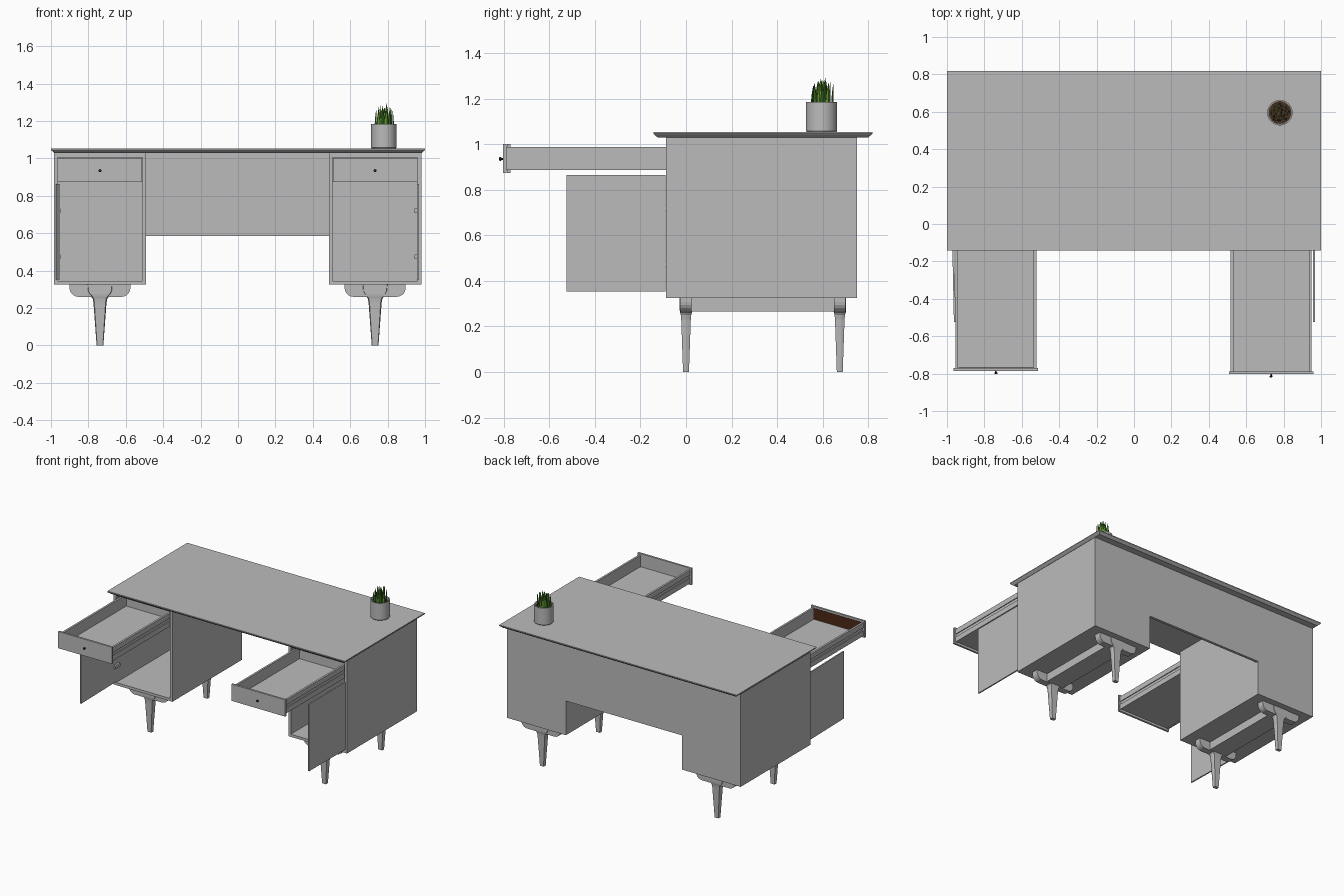
import bpy, bmesh, math, random
from mathutils import Vector, Matrix

if "Cube" in bpy.data.objects:
    bpy.data.objects.remove(bpy.data.objects["Cube"])
random.seed(4)


def mat(name, c):
    m = bpy.data.materials.new(name)
    m.diffuse_color = (*c, 1)
    m.use_nodes = True
    m.node_tree.nodes["Principled BSDF"].inputs["Base Color"].default_value = m.diffuse_color
    return m


GREY = mat("grey", (0.5, 0.5, 0.5))
BROWN = mat("dark brown", (0.07, 0.022, 0.008))
KNOB = mat("knob dark", (0.03, 0.012, 0.01))
SOIL = mat("soil", (0.06, 0.03, 0.015))
GREEN = mat("leaf green", (0.12, 0.32, 0.03))
DARK_GREEN = mat("leaf dark green", (0.035, 0.13, 0.015))


def finish(name, bm, *mats):
    bmesh.ops.recalc_face_normals(bm, faces=bm.faces)
    me = bpy.data.meshes.new(name)
    bm.to_mesh(me)
    bm.free()
    for m in mats:
        me.materials.append(m)
    ob = bpy.data.objects.new(name, me)
    bpy.context.collection.objects.link(ob)
    return ob


def add_box(bm, x0, x1, y0, y1, z0, z1):
    m = Matrix.Translation(((x0 + x1) / 2, (y0 + y1) / 2, (z0 + z1) / 2)) @ \
        Matrix.Diagonal((x1 - x0, y1 - y0, z1 - z0, 1))
    bmesh.ops.create_cube(bm, size=1, matrix=m)


def boxes(name, m, *dims):
    bm = bmesh.new()
    for d in dims:
        add_box(bm, *d)
    return finish(name, bm, m)


def loft(bm, rings, mi=0):
    vs = [[bm.verts.new(p) for p in r] for r in rings]
    n = len(vs[0])
    fs = [bm.faces.new(vs[0]), bm.faces.new(vs[-1])]
    for a, b in zip(vs, vs[1:]):
        for i in range(n):
            j = (i + 1) % n
            fs.append(bm.faces.new((a[i], a[j], b[j], b[i])))
    for f in fs:
        f.material_index = mi


def lathe(name, m, cx, cy, prof, n=32):
    bm = bmesh.new()
    loft(bm, [[(cx + r * math.cos(2 * math.pi * i / n),
                cy + r * math.sin(2 * math.pi * i / n), z) for i in range(n)] for r, z in prof])
    ob = finish(name, bm, m)
    bpy.ops.object.select_all(action='DESELECT')
    ob.select_set(True)
    bpy.context.view_layer.objects.active = ob
    bpy.ops.object.shade_smooth_by_angle(angle=math.radians(35))
    return ob


# Desktop with a chamfered underside
bm = bmesh.new()
loft(bm, [[(-1 + d, -.143 + d, z), (1 - d, -.143 + d, z), (1 - d, .818 - d, z), (-1 + d, .818 - d, z)]
          for d, z in ((.018, 1.03), (.003, 1.042), (0, 1.046), (0, 1.053))])
finish("desktop", bm, GREY)

# Modesty panel between the cabinets
boxes("back_panel", GREY, (-.495, .49, .73, .75, .585, 1.03))

for side, cx, yf, s in (("left", -.738, -.785, -1), ("right", .733, -.803, 1)):
    # Cabinet shell, open at the front
    a, b, y0, y1, t = cx - .247, cx + .247, -.088, .75, .02
    boxes(side + "_cabinet", GREY,
          (a, a + t, y0, y1, .325, 1.03), (b - t, b, y0, y1, .325, 1.03),
          (a + t, b - t, y0, y1, .325, .345), (a + t, b - t, y0, y1, 1.005, 1.03),
          (a + t, b - t, y1 - t, y1, .345, 1.005))

    # Pulled-out drawer with grooved sides
    yb, yd = yf + .015, yf + .80
    w = .217
    dims = [(cx - .226, cx + .226, yf, yb, .873, 1.0),
            (cx - w + .01, cx + w - .01, yb, yd, .89, .90),
            (cx - w + .01, cx + w - .01, yd - .015, yd, .90, .985)]
    for k in (-1, 1):
        def strip(d0, d1, z0, z1):
            p, q = sorted((cx + k * (w - d0), cx + k * (w - d1)))
            dims.append((p, q, yb, yd, z0, z1))
        strip(.006, .015, .886, .987)
        strip(0, .006, .886, .925)
        strip(0, .006, .948, .987)
    boxes(side + "_drawer", GREY, *dims)
    if s < 0:
        boxes("left_drawer_front_lining", BROWN,
              (cx - .2, cx + .2, yb, yb + .002, .902, .986))

    # Drawer knob
    bm = bmesh.new()
    loft(bm, [[(cx + r * math.cos(i * math.pi / 6), yf - d, .935 + r * math.sin(i * math.pi / 6))
               for i in range(12)] for r, d in ((.004, 0), (.004, .006), (.008, .009), (.008, .015), (.005, .017))])
    finish(side + "_drawer_knob", bm, KNOB)

    # Open cabinet door with two hinges
    hx = cx + s * .229
    door = boxes(side + "_door", GREY, (-.005, .005, -.435, 0, .353, .864),
                 *[(min(-s * .018, 0), max(-s * .018, 0), -.03, .03, z - .012, z + .012) for z in (.475, .72)])
    door.location = (hx, -.09, 0)
    door.rotation_euler = (0, 0, math.radians(1.2) if s < 0 else 0)

    # Long beam under the cabinet
    boxes(side + "_leg_beam", GREY, (cx - .072, cx + .072, 0, .675, .265, .325))

    for end, ly in (("front", 0), ("back", .675)):
        # Cross bracket with rounded lower corners
        prof = [(-.163, .325), (.163, .325)]
        for k, a0 in ((1, 0), (-1, -90)):
            for i in range(6):
                ang = math.radians(a0 - 18 * i)
                prof.append((k * .115 + .048 * math.cos(ang), .308 + .048 * math.sin(ang)))
        bm = bmesh.new()
        loft(bm, [[(cx + x, ly + d, z) for x, z in prof] for d in (-.025, .025)])
        finish(f"{side}_{end}_bracket", bm, GREY)

        # Tapered leg flaring into the bracket
        bm = bmesh.new()
        rings = []
        for z, rx, ry in ((0, .018, .013), (.23, .035, .021), (.25, .039, .023), (.263, .048, .0265),
                          (.275, .062, .028), (.292, .072, .028), (.325, .075, .028)):
            c = .3
            rings.append([(cx + u * rx, ly + v * ry, z) for u, v in
                          ((1, c), (1 - c / 2, 1), (c / 2 - 1, 1), (-1, c),
                           (-1, -c), (c / 2 - 1, -1), (1 - c / 2, -1), (1, -c))])
        loft(bm, rings)
        finish(f"{side}_{end}_leg", bm, GREY)

# Plant pot and soil
px, py = .78, .595
lathe("pot", GREY, px, py, ((.064, 1.053), (.068, 1.058), (.068, 1.185), (.06, 1.185), (.06, 1.16)), 40)
lathe("soil", SOIL, px, py, ((.0595, 1.155), (.0595, 1.168)), 32)

# Spiky leaves: curved tapering blades in two greens
bm = bmesh.new()
for i in range(22):
    ang = i * 2.4
    r = .048 * math.sqrt((i + .5) / 22)
    h = random.uniform(.105, .137) * (1 - .3 * (r / .048) ** 2)
    base = Vector((px + r * math.cos(ang), py + r * math.sin(ang), 1.165))
    out = Vector((math.cos(ang), math.sin(ang), 0))
    tan = Vector((-out.y, out.x, 0))
    lean = random.uniform(-.006, .008)
    rings = []
    for k in range(6):
        t = k / 5
        wd = .0115 * (1 - t ** 2.2) + .0006
        c = base + out * (lean * t * t) + Vector((0, 0, h * t))
        rings.append([c + tan * wd, c + out * wd * .55, c - tan * wd, c - out * wd * .2])
    loft(bm, rings, 1 if i % 3 == 0 else 0)
finish("leaves", bm, GREEN, DARK_GREEN)
